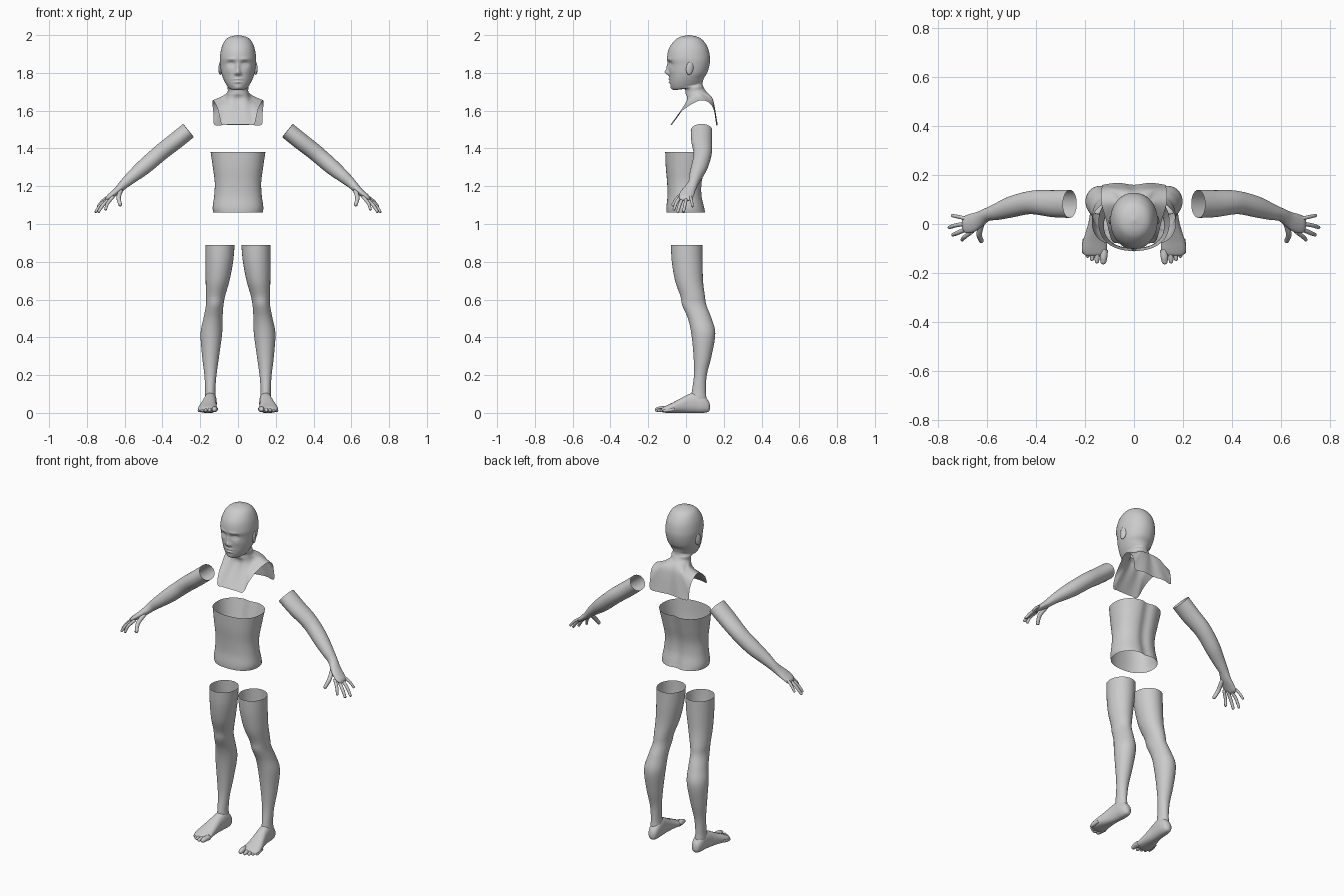
import bpy, bmesh
from math import sin, cos, pi, exp, copysign
from mathutils import Vector as V, Matrix


def curve_point(a, b, c, d, t):
    """Catmull-Rom point between b and c."""
    return 0.5 * (2 * b + (c - a) * t + (2 * a - 5 * b + 4 * c - d) * t * t
                  + (3 * b - a - 3 * c + d) * t ** 3)


def oval(c, u, v, n=48, p=2.0):
    """Closed super-ellipse ring around c with half axes u and v."""
    f = lambda k: copysign(abs(k) ** (2 / p), k)
    return [V(c) + V(u) * f(sin(2 * pi * i / n)) + V(v) * f(cos(2 * pi * i / n))
            for i in range(n)]


def level(cx, hw, yf, yb, zf, zb=None, n=48, p=2.0):
    """Roughly horizontal ring given by its front and back points."""
    zb = zf if zb is None else zb
    return oval((cx, (yf + yb) / 2, (zf + zb) / 2), (hw, 0, 0),
                (0, (yf - yb) / 2, (zf - zb) / 2), n, p)


def half_ring(half, n=100):
    """Ring from one half outline (front centre to back centre), mirrored."""
    pts = [V(q) for q in half] + [V((-x, y, z)) for x, y, z in half[-2:0:-1]]
    m, per = len(pts), n // len(pts)
    return [curve_point(pts[k - 1], pts[k], pts[(k + 1) % m], pts[(k + 2) % m], j / per)
            for k in range(m) for j in range(per)]


def loft(bm, keys, steps=6, cap_start=False, cap_end=False):
    """Smooth skin through key rings."""
    last, n, rows = len(keys) - 1, len(keys[0]), []
    for k in range(last):
        four = [keys[max(0, min(last, k + d))] for d in (-1, 0, 1, 2)]
        for s in range(steps):
            rows.append([curve_point(*q, s / steps) for q in zip(*four)])
    rows.append(keys[-1])
    vs = [[bm.verts.new(p) for p in r] for r in rows]
    for a, b in zip(vs, vs[1:]):
        for i in range(n):
            j = (i + 1) % n
            bm.faces.new((a[i], a[j], b[j], b[i]))
    if cap_start:
        bm.faces.new(vs[0])
    if cap_end:
        bm.faces.new(vs[-1])


def tube(bm, path, side, n=48, steps=6, cap_start=False):
    """Skin along (centre, thickness, width) keys; width runs along side."""
    pts, rings = [V(k[0]) for k in path], []
    for i, (c, thick, width) in enumerate(path):
        t = (pts[min(i + 1, len(pts) - 1)] - pts[max(i - 1, 0)]).normalized()
        s = V(side)
        s = (s - t * s.dot(t)).normalized()
        rings.append(oval(c, s * width, t.cross(s) * thick, n))
    loft(bm, rings, steps, cap_start, True)


def digit(bm, a, b, c, r, side):
    """Finger or toe with a rounded tip."""
    a, b, c = V(a), V(b), V(c)
    d = (c - b).normalized()
    path = [(a, r, r), (b, r, r), (c - d * r, r * .85, r * .85),
            (c - d * r * .35, r * .65, r * .65), (c, r * .1, r * .1)]
    tube(bm, path, side, 16, 4, True)


def finish(bm, name, mirror=False):
    bmesh.ops.recalc_face_normals(bm, faces=bm.faces)
    for f in bm.faces:
        f.smooth = True
    me = bpy.data.meshes.new(name)
    bm.to_mesh(me)
    bm.free()
    ob = bpy.data.objects.new(name, me)
    bpy.context.collection.objects.link(ob)
    if mirror:
        ob.modifiers.new("mirror", 'MIRROR').use_mirror_merge = False
    return ob


# head, neck and collar: (front z, front y, back z, back y, half width)
bm = bmesh.new()
skull = [(2.0, .012, 2.0, .02, .003), (1.99, -.032, 1.99, .062, .045),
         (1.97, -.062, 1.97, .092, .07), (1.93, -.09, 1.93, .117, .088),
         (1.88, -.1, 1.88, .127, .096), (1.845, -.093, 1.84, .124, .094),
         (1.80, -.089, 1.80, .112, .088), (1.76, -.086, 1.775, .096, .077),
         (1.73, -.08, 1.758, .09, .065), (1.71, -.066, 1.748, .088, .055),
         (1.712, -.03, 1.738, .088, .054), (1.713, -.006, 1.728, .091, .055),
         (1.69, -.002, 1.705, .104, .056)]
rings = [level(0, hw, yf, yb, zf, zb, 100, 2.1) for zf, yf, zb, yb, hw in skull]
neck_base = [(0, .003, 1.645), (.03, 0, 1.645), (.05, .005, 1.643), (.062, .02, 1.65),
             (.068, .04, 1.662), (.08, .08, 1.678), (.078, .115, 1.672),
             (.075, .135, 1.665), (.06, .142, 1.66), (.03, .142, 1.658), (0, .138, 1.656)]
collar_edge = [(0, -.082, 1.527), (.045, -.08, 1.527), (.085, -.073, 1.527),
               (.1, -.04, 1.58), (.112, .01, 1.622), (.132, .08, 1.655),
               (.135, .13, 1.635), (.13, .152, 1.585), (.125, .16, 1.525),
               (.065, .168, 1.525), (0, .16, 1.525)]
loft(bm, rings + [half_ring(neck_base), half_ring(collar_edge)], 8, True)

# face relief: (x, z, x spread, z spread, outward height)
relief = [(0, 1.803, .012, .014, .022), (0, 1.83, .009, .022, .011),
          (.013, 1.796, .007, .007, .008), (.036, 1.848, .018, .012, -.013),
          (.036, 1.846, .012, .007, .007), (.036, 1.873, .024, .007, .004),
          (0, 1.767, .02, .005, .007), (0, 1.751, .016, .005, .008),
          (0, 1.759, .022, .0025, -.003), (0, 1.722, .018, .011, .005),
          (.048, 1.81, .02, .02, .003)]
for v in bm.verts:
    if v.co.y < -.02 and v.co.z > 1.7:
        x, z = abs(v.co.x), v.co.z
        v.co.y -= sum(h * exp(-((x - a) / sx) ** 2 - ((z - b) / sz) ** 2)
                      for a, b, sx, sz, h in relief)
# ears
for sgn in (-1, 1):
    bmesh.ops.create_uvsphere(
        bm, u_segments=20, v_segments=14, radius=1,
        matrix=Matrix.Translation((sgn * .093, .02, 1.825))
        @ Matrix.Rotation(sgn * .3, 4, 'Z') @ Matrix.Rotation(-.15, 4, 'X')
        @ Matrix.Diagonal((.009, .02, .036, 1)))
finish(bm, "head_and_collar")

# torso tube: (z, front y, back y, half width), with a groove along the spine
bm = bmesh.new()
waist = [(1.38, -.11, .125, .145), (1.30, -.107, .106, .133), (1.22, -.1, .088, .123),
         (1.15, -.098, .087, .126), (1.09, -.104, .1, .134), (1.062, -.104, .107, .131)]
loft(bm, [level(0, hw, yf, yb, z, n=96, p=2.3) for z, yf, yb, hw in waist], 8)
for v in bm.verts:
    if v.co.y > .03:
        v.co.y -= .012 * exp(-(v.co.x / .03) ** 2)
finish(bm, "torso")

# arms with palms: (centre, thickness, width)
bm = bmesh.new()
tube(bm, [((.262, .082, 1.495), .045, .057), ((.33, .083, 1.44), .045, .055),
          ((.395, .088, 1.39), .044, .05), ((.44, .085, 1.352), .043, .046),
          ((.50, .07, 1.30), .041, .043), ((.56, .05, 1.25), .033, .034),
          ((.60, .038, 1.215), .026, .027), ((.63, .02, 1.185), .021, .032),
          ((.66, .005, 1.16), .017, .038), ((.688, -.003, 1.137), .013, .035),
          ((.70, -.005, 1.125), .003, .02)], (0, 1, 0))
# fingers and thumb: (root, middle joint, tip, radius)
for a, b, c, r in [((.66, -.03, 1.145), (.69, -.052, 1.11), (.703, -.066, 1.072), .0085),
                   ((.675, -.016, 1.14), (.715, -.034, 1.1), (.742, -.045, 1.06), .009),
                   ((.68, .002, 1.143), (.725, -.005, 1.103), (.757, -.015, 1.06), .0085),
                   ((.675, .02, 1.152), (.715, .029, 1.125), (.745, .035, 1.09), .0075),
                   ((.62, .005, 1.178), (.632, -.04, 1.14), (.622, -.074, 1.095), .0115)]:
    digit(bm, a, b, c, r, (.3, 1, .2))
finish(bm, "arms", True)

# legs: (z, inner x, outer x, front y, back y)
bm = bmesh.new()
leg = [(.888, .018, .172, -.08, .087), (.8, .026, .172, -.075, .088),
       (.7, .045, .171, -.058, .09), (.62, .068, .17, -.03, .1),
       (.57, .077, .17, -.02, .108), (.5, .082, .183, .01, .135),
       (.42, .084, .198, .028, .155), (.3, .1, .19, .04, .135),
       (.2, .114, .178, .042, .11), (.12, .12, .174, .032, .105),
       (.07, .118, .175, .025, .108), (.04, .125, .165, .035, .1)]
loft(bm, [level((xi + xo) / 2, (xo - xi) / 2, yf, yb, z) for z, xi, xo, yf, yb in leg], 6)
# feet: (y, centre x, half width, bottom z, top z)
foot = [(.127, .143, .006, .02, .04), (.118, .143, .022, .006, .065),
        (.09, .144, .031, 0, .095), (.05, .146, .033, 0, .108),
        (.01, .15, .035, 0, .097), (-.03, .155, .041, 0, .076),
        (-.07, .16, .048, 0, .055), (-.1, .161, .051, 0, .041),
        (-.122, .16, .045, .003, .03), (-.13, .159, .035, .008, .022)]
loft(bm, [oval((cx, y, (a + b) / 2), (hw, 0, 0), (0, 0, (b - a) / 2), 48, 2.3)
          for y, cx, hw, a, b in foot], 6, True, True)
# toes: (tip x, tip y, radius)
for x, y, r in [(.124, -.165, .015), (.15, -.161, .0105), (.17, -.151, .01),
                (.188, -.138, .0095), (.204, -.122, .009)]:
    digit(bm, (x - .003, y + .06, .02), (x, y + .03, r + .005), (x + .002, y, r + .001),
          r, (1, 0, 0))
finish(bm, "legs", True)
